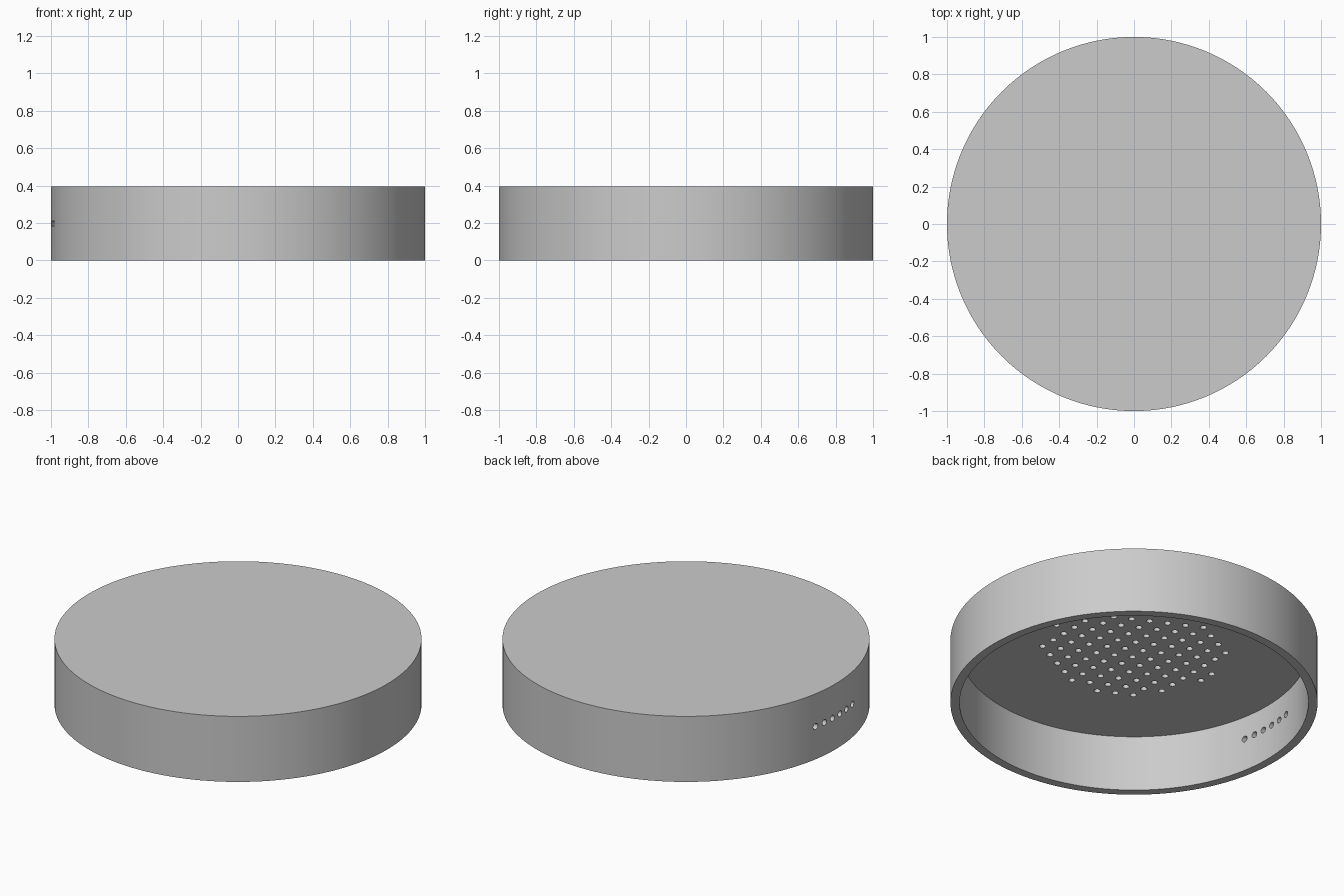
import bpy, bmesh, math
from mathutils import Matrix, Vector

if "Cube" in bpy.data.objects:
    bpy.data.objects.remove(bpy.data.objects["Cube"])

HEIGHT, CEILING, INNER = 0.394, 0.335, 0.95
HOLE_R, PITCH = 0.018, 0.09

grey = bpy.data.materials.new("light grey")
grey.use_nodes = True
grey.diffuse_color = (0.6, 0.6, 0.6, 1)
grey.node_tree.nodes["Principled BSDF"].inputs["Base Color"].default_value = grey.diffuse_color


def make_object(name, bm):
    bmesh.ops.recalc_face_normals(bm, faces=bm.faces)
    mesh = bpy.data.meshes.new(name)
    bm.to_mesh(mesh)
    bm.free()
    mesh.materials.append(grey)
    obj = bpy.data.objects.new(name, mesh)
    bpy.context.collection.objects.link(obj)
    return obj


def add_cylinder(bm, centre, radius, depth, sides, turn=Matrix()):
    bmesh.ops.create_cone(bm, cap_ends=True, segments=sides, radius1=radius,
                          radius2=radius, depth=depth,
                          matrix=Matrix.Translation(Vector(centre)) @ turn)


# Shell: outer drum, hollowed from below
bm = bmesh.new()
add_cylinder(bm, (0, 0, HEIGHT / 2), 1, HEIGHT, 128)
shell = make_object("round_cap", bm)

bm = bmesh.new()
add_cylinder(bm, (0, 0, CEILING - 0.5), INNER, 1, 128)
cavity = make_object("cavity_cutter", bm)

# Staggered blind holes in the ceiling, kept inside a circle
bm = bmesh.new()
for i in range(-6, 6):
    for j in range(-6, 7):
        x = (i + 0.5) * PITCH
        y = (j + (0.25 if i % 2 else -0.25)) * PITCH
        if math.hypot(x, y) < 0.5:
            add_cylinder(bm, (x, y, CEILING), HOLE_R, 0.08, 16)
pits = make_object("ceiling_hole_cutter", bm)

# Row of holes through the side wall
bm = bmesh.new()
sideways = Matrix.Rotation(math.pi / 2, 4, "Y")
for k in range(6):
    add_cylinder(bm, (-0.97, (k - 2.5) * 0.07, HEIGHT / 2), HOLE_R, 0.2, 16, sideways)
vents = make_object("side_hole_cutter", bm)

# Cut everything, then drop the cutters
bpy.context.view_layer.objects.active = shell
for cutter in (cavity, pits, vents):
    cutter.hide_render = True
    mod = shell.modifiers.new(cutter.name, "BOOLEAN")
    mod.operation = "DIFFERENCE"
    mod.solver = "EXACT"
    mod.object = cutter
    bpy.ops.object.modifier_apply(modifier=mod.name)
    bpy.data.objects.remove(cutter)

bpy.ops.object.select_all(action="DESELECT")
shell.select_set(True)
bpy.ops.object.shade_smooth_by_angle(angle=math.radians(30))
